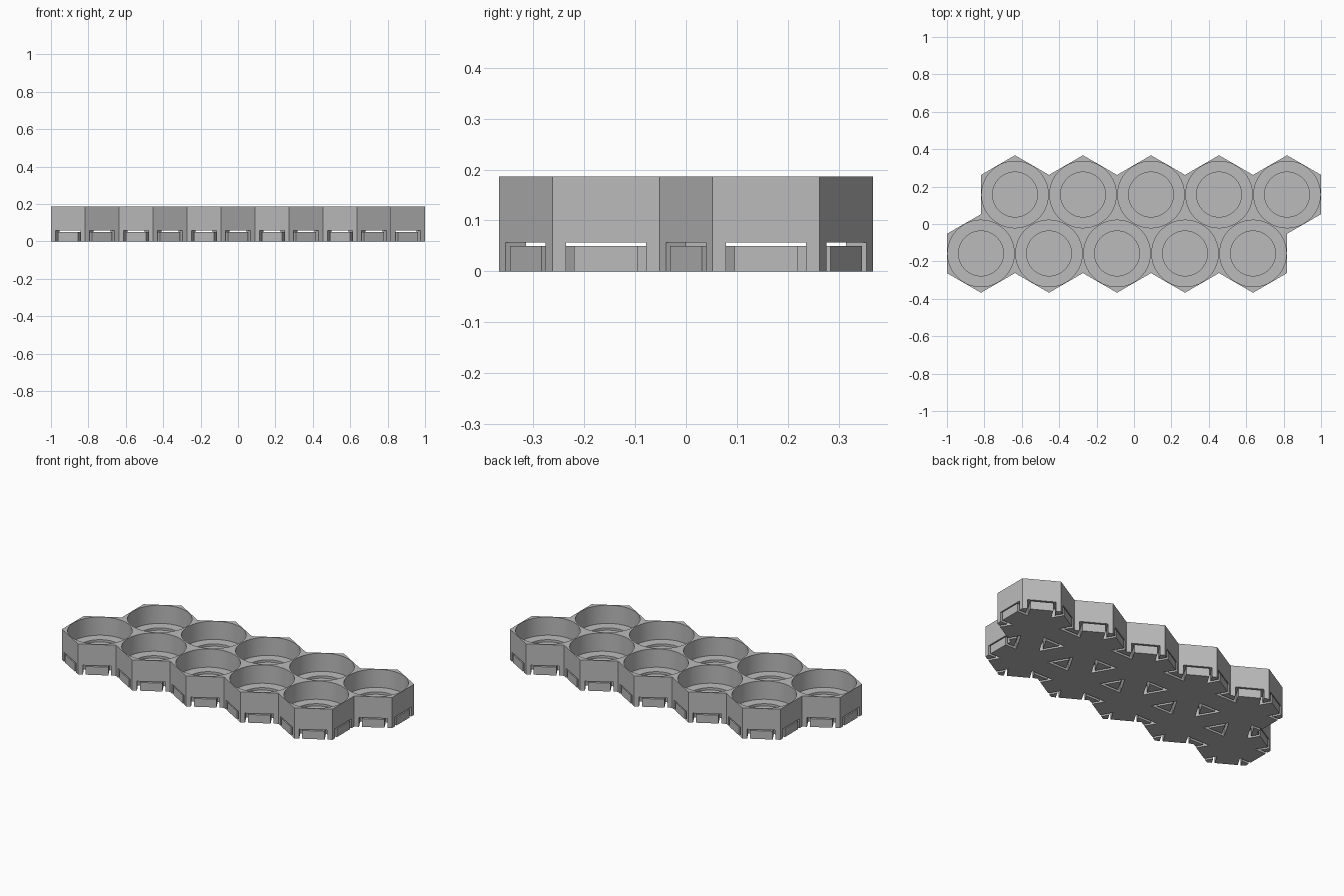
import bpy, bmesh
from math import sin, cos, pi, radians, sqrt
from mathutils import Vector

cube = bpy.data.objects.get("Cube")
if cube:
    bpy.data.objects.remove(cube, do_unlink=True)

APOTHEM = 2 / 11
CORNER_R = APOTHEM * 2 / sqrt(3)
HEIGHT = 0.186
SLOT_TOP, SLOT_HALF = 0.057, 0.0785
INSERT_TOP, INSERT_HALF = 0.05, 0.0625
WELL_R, LEDGE_Z = 0.178, 0.075
RECESS_R, RECESS_Z = 0.12, 0.061
SEG = 60

grey = bpy.data.materials.new("plain grey")
grey.use_nodes = True
grey.diffuse_color = (0.5, 0.5, 0.5, 1)
grey.node_tree.nodes["Principled BSDF"].inputs["Base Color"].default_value = grey.diffuse_color


def polar(r, deg):
    return Vector((r * cos(radians(deg)), r * sin(radians(deg)), 0))


def up(p, z):
    return Vector((p.x, p.y, z))


# Two staggered rows of five cells
cells = [Vector((APOTHEM * (2 * i - 4 + side / 2), side * CORNER_R * 0.75, 0))
         for side in (-1, 1) for i in range(5)]


def is_outer(c, i):
    """True when side i of the cell has no neighbour."""
    n = c + polar(2 * APOTHEM, 60 * i)
    return all((n - o).length > 0.01 for o in cells)


def star(c, w):
    """Three crossing strips clipped to the cell: two tips and a notch per side."""
    pts = []
    for i in range(6):
        mid, t = polar(APOTHEM, 60 * i), polar(w, 60 * i + 90)
        pts += [c + mid - t, c + mid + t, c + polar(2 * w, 60 * i + 30)]
    return pts


def face(bm, pts):
    bm.faces.new([bm.verts.new(p) for p in pts])


def wall(bm, a, b, z0, z1):
    face(bm, [up(a, z0), up(b, z0), up(b, z1), up(a, z1)])


def finish(bm, name):
    bmesh.ops.remove_doubles(bm, verts=bm.verts, dist=0.0002)
    bmesh.ops.recalc_face_normals(bm, faces=bm.faces)
    me = bpy.data.meshes.new(name)
    bm.to_mesh(me)
    bm.free()
    me.materials.append(grey)
    ob = bpy.data.objects.new(name, me)
    bpy.context.collection.objects.link(ob)
    bpy.ops.object.select_all(action='DESELECT')
    ob.select_set(True)
    bpy.context.view_layer.objects.active = ob
    bpy.ops.object.shade_smooth_by_angle(angle=radians(25))
    return ob


# Tray body with round wells and star-shaped slots underneath
bm = bmesh.new()
for c in cells:
    s = star(c, SLOT_HALF)
    corner = [c + polar(CORNER_R, 60 * i - 30) for i in range(7)]
    rim = [c + polar(WELL_R, 360 * k / SEG - 30) for k in range(SEG + 1)]
    recess = [c + polar(RECESS_R, 360 * k / SEG - 30) for k in range(SEG + 1)]
    face(bm, [up(p, SLOT_TOP) for p in s])
    for i in range(6):
        a, b = corner[i], corner[i + 1]
        left, right, notch = s[3 * i], s[3 * i + 1], s[3 * i + 2]
        nxt = s[(3 * i + 3) % 18]
        # Foot at the corner and the slot walls beside it
        face(bm, [right, b, nxt, notch])
        wall(bm, right, notch, 0, SLOT_TOP)
        wall(bm, notch, nxt, 0, SLOT_TOP)
        # Outer side with its slot opening
        if is_outer(c, i):
            face(bm, [a, left, up(left, SLOT_TOP), up(right, SLOT_TOP), right,
                      b, up(b, HEIGHT), up(a, HEIGHT)])
        # Top surface sector around the well
        n = SEG // 6
        arc = rim[i * n:(i + 1) * n + 1]
        face(bm, [up(p, HEIGHT) for p in [a, b] + arc[::-1]])
    # Well wall, ledge and central recess
    for k in range(SEG):
        wall(bm, rim[k], rim[k + 1], LEDGE_Z, HEIGHT)
        face(bm, [up(p, LEDGE_Z) for p in (rim[k], rim[k + 1], recess[k + 1], recess[k])])
        wall(bm, recess[k], recess[k + 1], RECESS_Z, LEDGE_Z)
    face(bm, [up(p, RECESS_Z) for p in recess[:SEG]])
finish(bm, "tray_body")

# Star-shaped base insert filling the slots with a narrow gap all round
bm = bmesh.new()
for c in cells:
    s = star(c, INSERT_HALF)
    face(bm, s)
    face(bm, [up(p, INSERT_TOP) for p in s])
    for k in range(18):
        if k % 3 or is_outer(c, k // 3):
            wall(bm, s[k], s[(k + 1) % 18], 0, INSERT_TOP)
finish(bm, "base_insert")
